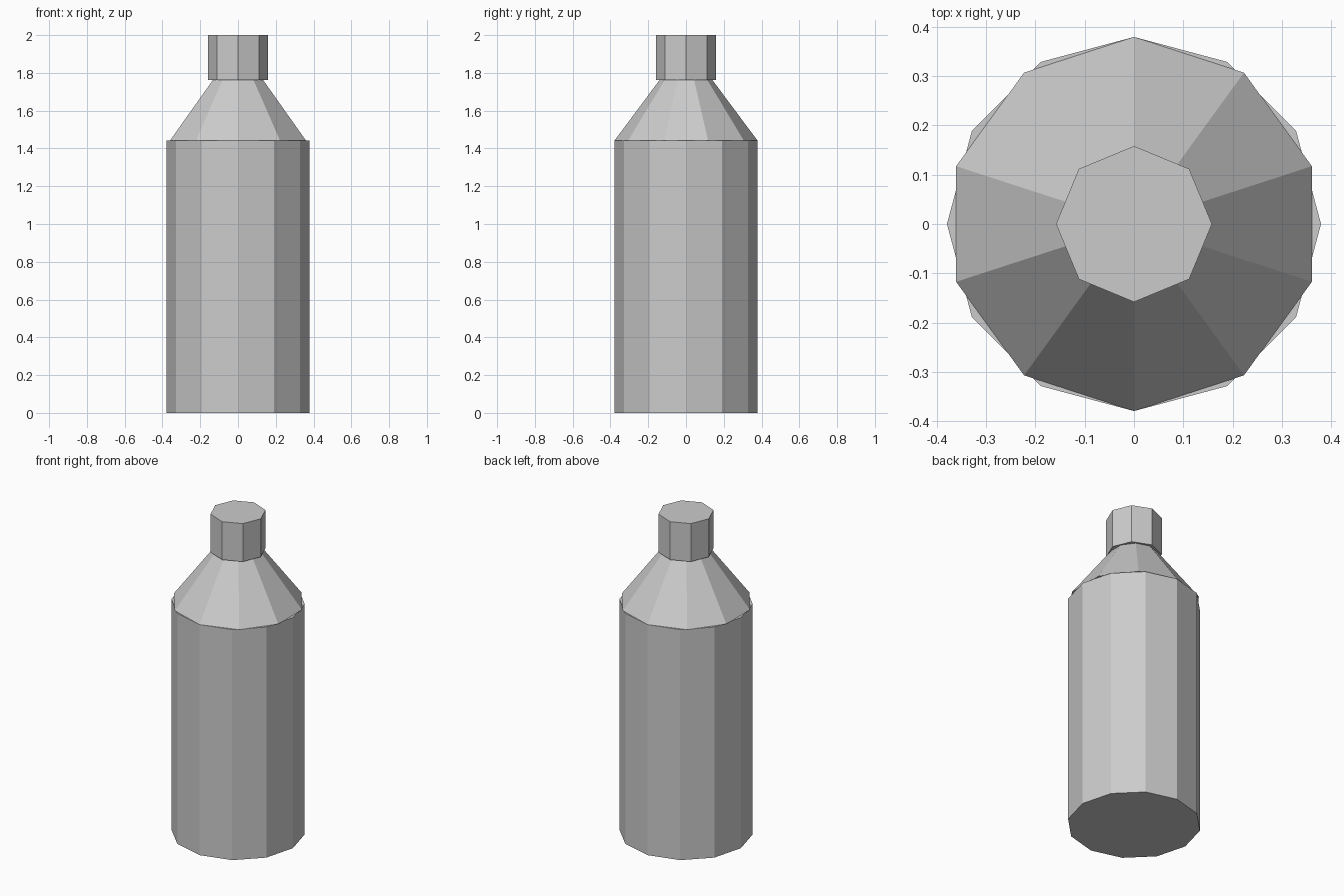
import bpy

default_cube = bpy.data.objects.get("Cube")
if default_cube:
    bpy.data.objects.remove(default_cube, do_unlink=True)

# One plain grey for the whole bottle
grey = bpy.data.materials.new("light_grey")
grey.use_nodes = True
colour = (0.6, 0.6, 0.6, 1.0)
grey.diffuse_color = colour
grey.node_tree.nodes["Principled BSDF"].inputs["Base Color"].default_value = colour


def section(name, sides, bottom_radius, top_radius, z_low, z_high):
    """Add a closed, flat-shaded, tapered prism between two heights."""
    bpy.ops.mesh.primitive_cone_add(
        vertices=sides, radius1=bottom_radius, radius2=top_radius,
        depth=z_high - z_low, location=(0, 0, (z_low + z_high) / 2))
    part = bpy.context.object
    part.name = part.data.name = name
    part.data.materials.append(grey)
    return part


SHOULDER_Z, NECK_Z, TOP_Z = 1.441, 1.762, 2.0

# Twelve-sided body, ten-sided shoulder, eight-sided cap
section("bottle_body", 12, 0.379, 0.379, 0, SHOULDER_Z)
section("bottle_shoulder", 10, 0.379, 0.14, SHOULDER_Z, NECK_Z)
section("bottle_cap", 8, 0.158, 0.158, NECK_Z, TOP_Z)
